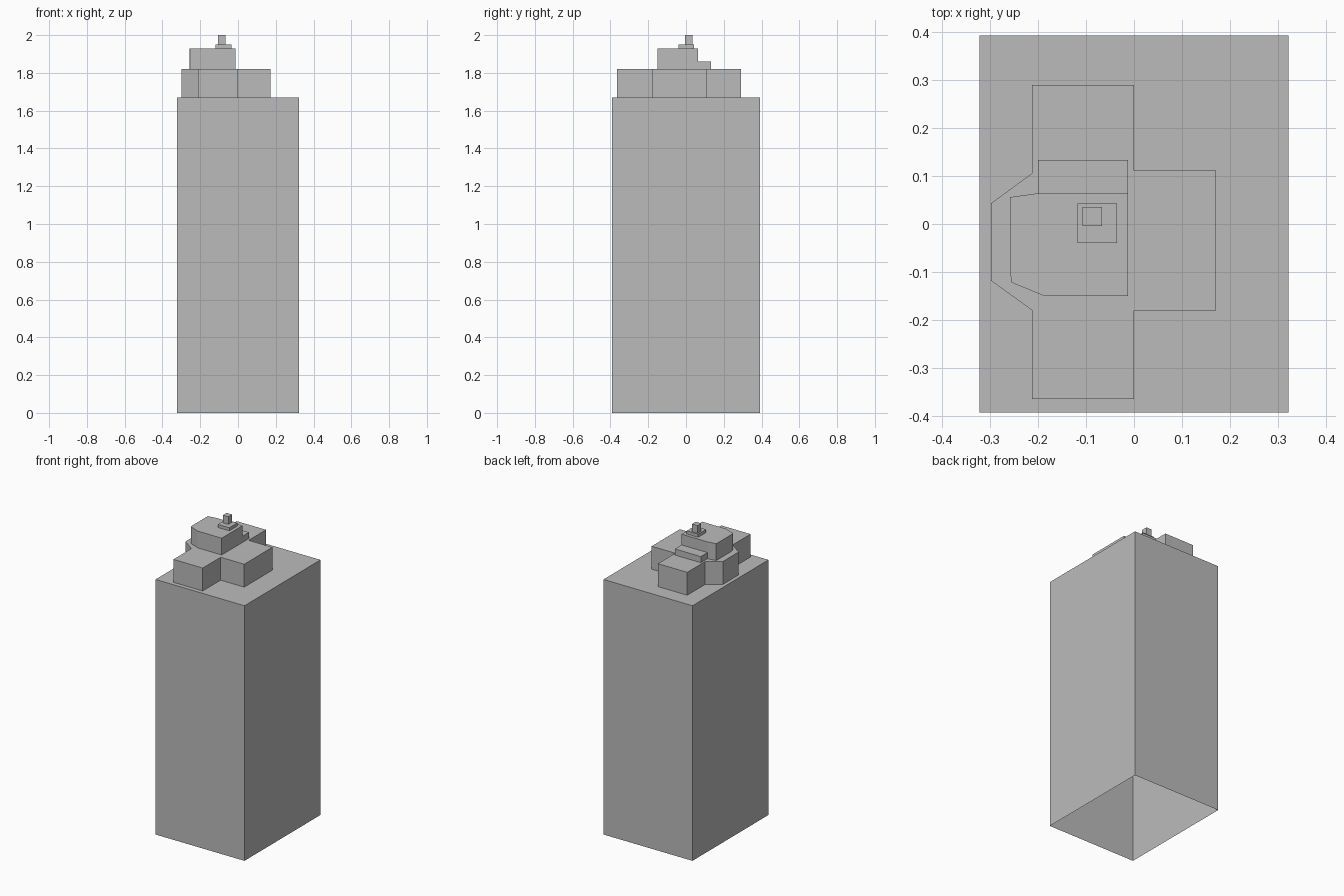
import bpy
import bmesh

cube = bpy.data.objects.get("Cube")
if cube:
    bpy.data.objects.remove(cube, do_unlink=True)

# Single concrete grey
grey = bpy.data.materials.new("light_grey")
colour = (0.5, 0.5, 0.5, 1)
grey.use_nodes = True
grey.diffuse_color = colour
grey.node_tree.nodes["Principled BSDF"].inputs["Base Color"].default_value = colour


def block(name, outline, bottom, top):
    """Raise an outline (counter-clockwise) into walls and a roof, open below."""
    bm = bmesh.new()
    low = [bm.verts.new((x, y, bottom)) for x, y in outline]
    high = [bm.verts.new((x, y, top)) for x, y in outline]
    for i in range(len(outline)):
        j = (i + 1) % len(outline)
        bm.faces.new((low[i], low[j], high[j], high[i]))
    bm.faces.new(high)
    mesh = bpy.data.meshes.new(name)
    bm.to_mesh(mesh)
    bm.free()
    mesh.materials.append(grey)
    obj = bpy.data.objects.new(name, mesh)
    bpy.context.collection.objects.link(obj)
    return obj


def rect(x0, x1, y0, y1):
    return [(x0, y0), (x1, y0), (x1, y1), (x0, y1)]


ROOF, TERRACE, CROWN, CAP = 1.67, 1.82, 1.93, 1.95

# Main shaft, hollow from below
block("tower_shaft", rect(-0.322, 0.322, -0.393, 0.393), 0, ROOF)

# Cross-shaped roof storey with a canted bay on the right
block("roof_storey", [
    (-0.212, -0.365), (0, -0.365), (0, -0.18), (0.171, -0.18),
    (0.171, 0.111), (0, 0.111), (0, 0.29), (-0.212, 0.29),
    (-0.212, 0.106), (-0.298, 0.043), (-0.298, -0.118), (-0.212, -0.18),
], ROOF, TERRACE)

# Upper storey with a chamfered front corner
block("upper_storey", [
    (-0.187, -0.15), (-0.013, -0.15), (-0.013, 0.064), (-0.2, 0.064),
    (-0.258, 0.056), (-0.258, -0.1), (-0.255, -0.122),
], TERRACE, CROWN)

# Low step behind the upper storey
block("rear_step", rect(-0.2, -0.013, 0.064, 0.133), TERRACE, 1.86)

# Small finial on its plinth
block("finial_plinth", rect(-0.118, -0.035, -0.04, 0.043), CROWN, CAP)
block("finial", rect(-0.107, -0.067, -0.004, 0.035), CAP, 2.0)
